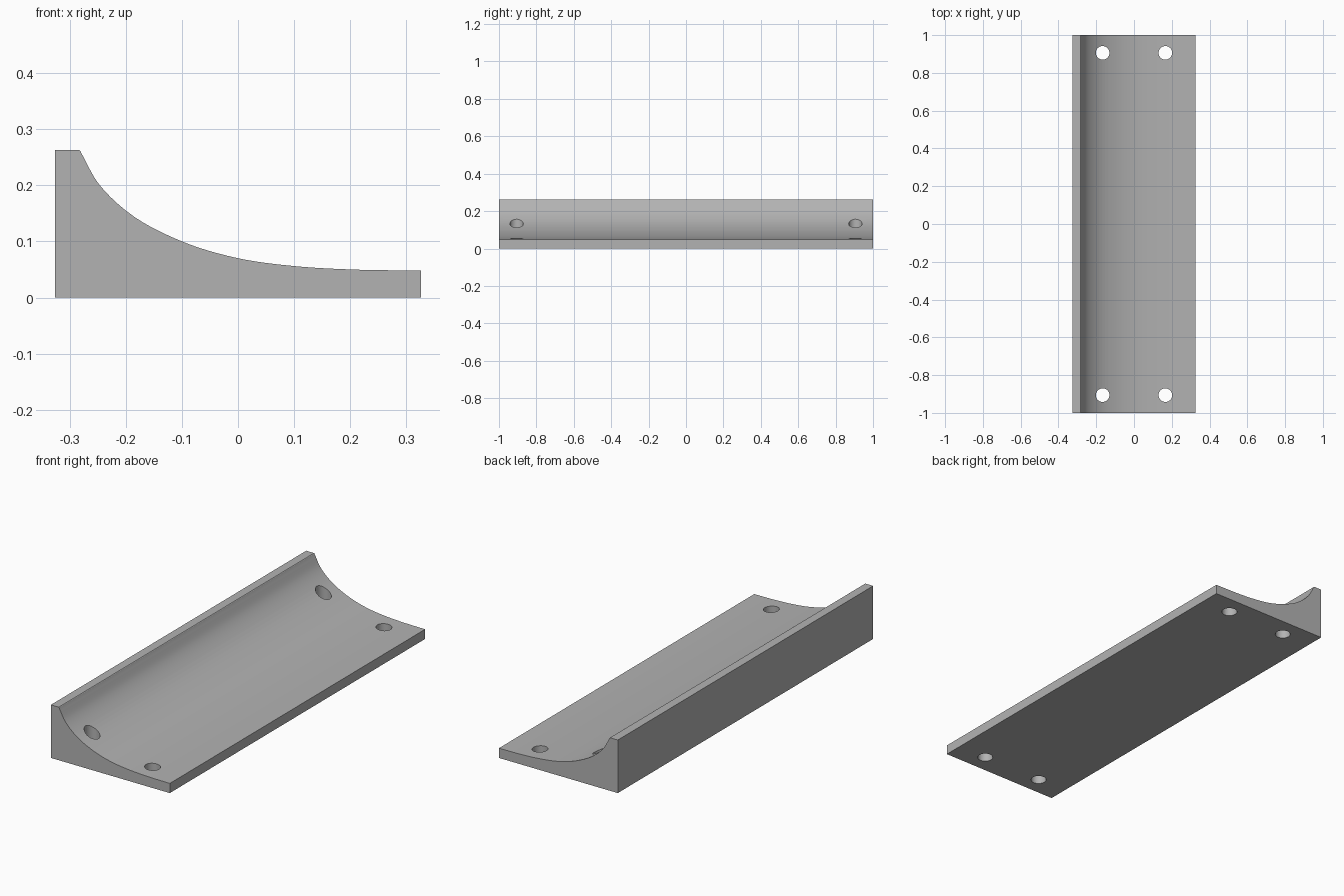
import bpy
import bmesh
import math
from mathutils import Vector

if "Cube" in bpy.data.objects:
    bpy.data.objects.remove(bpy.data.objects["Cube"])

HALF_W, HALF_L, RIM_Z = 0.326, 1.0, 0.263

grey = bpy.data.materials.new("mid grey")
grey.diffuse_color = (0.45, 0.45, 0.45, 1)
grey.use_nodes = True
grey.node_tree.nodes["Principled BSDF"].inputs["Base Color"].default_value = grey.diffuse_color


def spline(points, steps):
    """Smooth curve through the points (Catmull-Rom with chord spacing)."""
    pts = [Vector(p) for p in points]
    pts = [2 * pts[0] - pts[1]] + pts + [2 * pts[-1] - pts[-2]]
    out = []
    for a, b, c, d in zip(pts, pts[1:], pts[2:], pts[3:]):
        ab, bc, cd = (b - a).length, (c - b).length, (d - c).length
        m1 = bc * ((b - a) / ab - (c - a) / (ab + bc) + (c - b) / bc)
        m2 = bc * ((c - b) / bc - (d - b) / (bc + cd) + (d - c) / cd)
        for i in range(steps):
            t = i / steps
            out.append((2 * t**3 - 3 * t**2 + 1) * b + (t**3 - 2 * t**2 + t) * m1
                       + (3 * t**2 - 2 * t**3) * c + (t**3 - t**2) * m2)
    return out + [pts[-2]]


# Side profile: flat base, tall back wall, narrow rim, concave sweep to a thin lip
sweep = spline([(-0.279, 0.257), (-0.25, 0.205), (-0.2, 0.155), (-0.1, 0.1),
                (0, 0.07), (0.1, 0.056), (0.2, 0.05), (HALF_W, 0.048)], 6)
profile = [(HALF_W, 0), (-HALF_W, 0), (-HALF_W, RIM_Z), (-0.283, RIM_Z), (-0.2805, 0.261)]
profile += [tuple(p) for p in sweep]

# Body extruded along its length
bm = bmesh.new()
face = bm.faces.new([bm.verts.new((x, -HALF_L, z)) for x, z in profile])
ext = bmesh.ops.extrude_face_region(bm, geom=[face])
bmesh.ops.translate(bm, vec=(0, 2 * HALF_L, 0),
                    verts=[v for v in ext["geom"] if isinstance(v, bmesh.types.BMVert)])
bmesh.ops.recalc_face_normals(bm, faces=bm.faces)
mesh = bpy.data.meshes.new("cove_body")
bm.to_mesh(mesh)
bm.free()
body = bpy.data.objects.new("cove_body", mesh)
bpy.context.collection.objects.link(body)
mesh.materials.append(grey)

# Four vertical screw holes near the corners
bm = bmesh.new()
for x in (-0.166, 0.166):
    for y in (-0.906, 0.906):
        made = bmesh.ops.create_cone(bm, cap_ends=True, segments=40,
                                     radius1=0.036, radius2=0.036, depth=0.8)
        bmesh.ops.translate(bm, vec=(x, y, 0.1), verts=made["verts"])
mesh = bpy.data.meshes.new("hole_cutter")
bm.to_mesh(mesh)
bm.free()
mesh.materials.append(grey)
cutter = bpy.data.objects.new("hole_cutter", mesh)
bpy.context.collection.objects.link(cutter)
cutter.hide_render = True
cutter.hide_set(True)

cut = body.modifiers.new("screw_holes", "BOOLEAN")
cut.operation, cut.solver, cut.object = "DIFFERENCE", "EXACT", cutter

# Apply the cut, then smooth the sweep while keeping edges sharp
bpy.context.view_layer.objects.active = body
body.select_set(True)
bpy.ops.object.modifier_apply(modifier=cut.name)
bpy.data.objects.remove(cutter)
bpy.ops.object.shade_smooth_by_angle(angle=math.radians(30))
